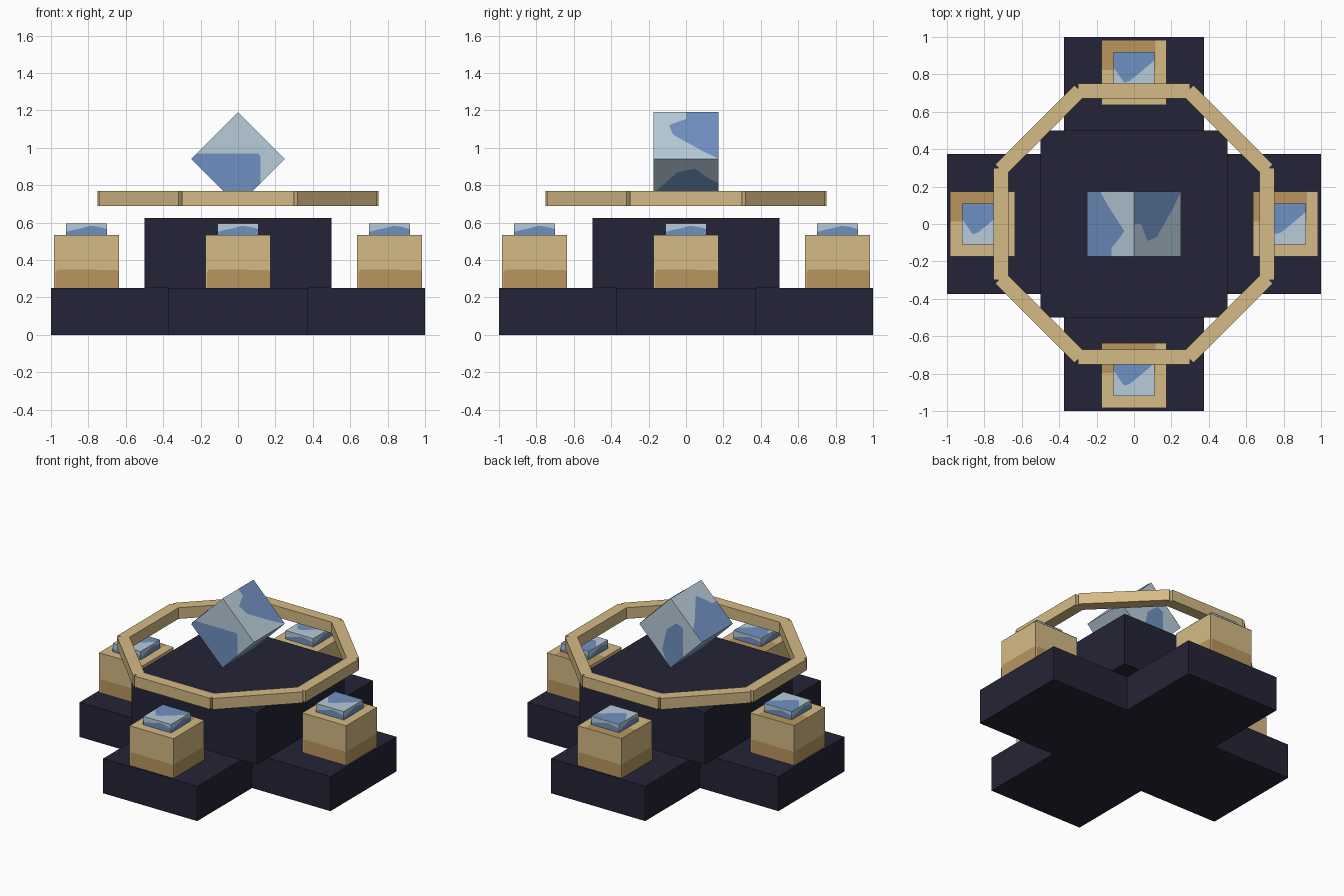
import bpy, bmesh
from math import pi
from mathutils import Vector, Matrix

if "Cube" in bpy.data.objects:
    bpy.data.objects.remove(bpy.data.objects["Cube"], do_unlink=True)


def linear(c):
    c /= 255
    return c / 12.92 if c <= 0.04045 else ((c + 0.055) / 1.055) ** 2.4


def material(name, *rgb):
    m = bpy.data.materials.new(name)
    m.use_nodes = True
    colour = (*[linear(c) for c in rgb], 1)
    m.diffuse_color = colour
    bsdf = m.node_tree.nodes["Principled BSDF"]
    bsdf.inputs["Base Color"].default_value = colour
    bsdf.inputs["Roughness"].default_value = 0.8
    return m


NAVY = material("dark navy", 36, 36, 55)
SAND = material("sand", 213, 186, 133)
OCHRE = material("ochre", 184, 150, 94)
PALE = material("pale blue", 183, 204, 217)
BLUE = material("mid blue", 112, 145, 194)

X, Y, Z = Vector((1, 0, 0)), Vector((0, 1, 0)), Vector((0, 0, 1))


def finish(name, bm, mat):
    me = bpy.data.meshes.new(name)
    bm.to_mesh(me)
    bm.free()
    me.materials.append(mat)
    ob = bpy.data.objects.new(name, me)
    bpy.context.collection.objects.link(ob)
    return ob


def box(name, centre, size, mat, turn=None):
    bm = bmesh.new()
    bmesh.ops.create_cube(bm, size=1, matrix=Matrix.Diagonal((*size, 1)))
    if turn:
        bmesh.ops.transform(bm, matrix=turn, verts=bm.verts)
    bmesh.ops.translate(bm, vec=centre, verts=bm.verts)
    return finish(name, bm, mat)


def patch(name, centre, u, v, su, sv, points, mat):
    """Flat painted plate just off a face; points in -0.5..0.5 face units."""
    bm = bmesh.new()
    origin = centre + u.cross(v).normalized() * 0.002
    face = bm.faces.new([bm.verts.new(origin + u * (a * su) + v * (b * sv)) for a, b in points])
    bm.normal_update()
    if face.normal.dot(u.cross(v)) < 0:
        face.normal_flip()
    bmesh.ops.triangulate(bm, faces=[face])
    return finish(name, bm, mat)


# Cross-shaped foot
bm = bmesh.new()
outline = []
for k in range(4):
    r = Matrix.Rotation(k * pi / 2, 3, 'Z')
    outline += [r @ Vector(p) for p in ((0.375, -0.375, 0), (1, -0.375, 0), (1, 0.375, 0))]
base = bm.faces.new([bm.verts.new(p) for p in outline])
top = bmesh.ops.extrude_face_region(bm, geom=[base])
bmesh.ops.translate(bm, vec=Z * 0.25,
                    verts=[g for g in top["geom"] if isinstance(g, bmesh.types.BMVert)])
bmesh.ops.recalc_face_normals(bm, faces=bm.faces)
finish("cross_base", bm, NAVY)

# Central block
box("centre_block", Z * 0.4375, (1, 1, 0.375), NAVY)

# Octagonal ring of eight bars
for k in range(8):
    r = Matrix.Rotation(k * pi / 4, 4, 'Z')
    box(f"ring_bar_{k + 1}", r @ Vector((0, -0.71, 0.73)), (0.6, 0.08, 0.08), SAND, r)

# Pedestals with buttons on the four arms
BAND = [(-.47, -.5), (.5, -.5), (.5, -.2), (.47, -.16), (-.42, -.15), (-.46, -.17), (-.47, -.21)]
PED_TOP = [(-.5, .04), (.33, .04), (.33, .5), (-.5, .5)]
BTN_SIDE = [(-.5, -.5), (.5, -.5), (.5, .0), (.3, .2), (.1, .3), (-.1, .1), (-.3, -.05), (-.5, -.25)]
BTN_TOP = [(-.5, .13), (-.24, -.25), (-.1, -.2), (.15, 0), (.5, .3), (.5, .5), (-.5, .5)]

for side, d in (("front", -Y), ("back", Y), ("left", X), ("right", -X)):
    spot = d * 0.81
    ped, btn = spot + Z * 0.3925, spot + Z * 0.565
    box(side + "_pedestal", ped, (0.35, 0.35, 0.285), SAND)
    box(side + "_button", btn, (0.22, 0.22, 0.06), PALE)
    patch(side + "_pedestal_top_patch", spot + Z * 0.535, X, Y, .35, .35, PED_TOP, OCHRE)
    patch(side + "_button_top_patch", spot + Z * 0.595, X, Y, .22, .22, BTN_TOP, BLUE)
    for k, n in enumerate((X, Y, -X, -Y)):
        u = Z.cross(n)
        patch(f"{side}_pedestal_band_{k + 1}", ped + n * 0.175, u, Z, .35, .285, BAND, OCHRE)
        patch(f"{side}_button_band_{k + 1}", btn + n * 0.11, u, Z, .22, .06, BTN_SIDE, BLUE)

# Floating cube balanced on its edge
MID = Z * 0.94
S = 0.3536
box("floating_cube", MID, (S, 0.35, S), PALE, Matrix.Rotation(pi / 4, 4, 'Y'))

FRONT = [(-.44, .06), (.22, .06), (.24, .02), (.24, -.26), (0, -.5), (-.5, 0)]
BACK = [(-.06, -.44), (-.13, -.26), (-.06, .04), (.1, .17), (.2, .12), (.2, -.3), (0, -.5)]
UP_LEFT = [(0, .5), (0, .35), (-.26, .22), (-.2, .02), (0, -.14), (.26, -.34), (.5, -.5), (.5, .5)]
UP_RIGHT = [(-.5, -.22), (-.29, -.06), (.11, .3), (.23, .18), (.37, .02), (.5, .02),
            (.5, -.5), (-.5, -.5)]
LOW = [(-.5, -.22), (-.26, .06), (-.14, .22), (.14, .3), (.29, .14), (.5, -.02),
       (.5, -.5), (-.5, -.5)]

patch("cube_front_patch", MID - Y * 0.175, X, Z, .5, .5, FRONT, BLUE)
patch("cube_back_patch", MID + Y * 0.175, -X, Z, .5, .5, BACK, BLUE)
for name, u, v, points in (("upper_left", Y, Z - X, UP_LEFT), ("upper_right", -Y, Z + X, UP_RIGHT),
                           ("lower_left", Y, Z + X, LOW), ("lower_right", -Y, Z - X, LOW)):
    v = v.normalized()
    patch(f"cube_{name}_patch", MID + u.cross(v) * (S / 2), u, v, .35, S, points, BLUE)
